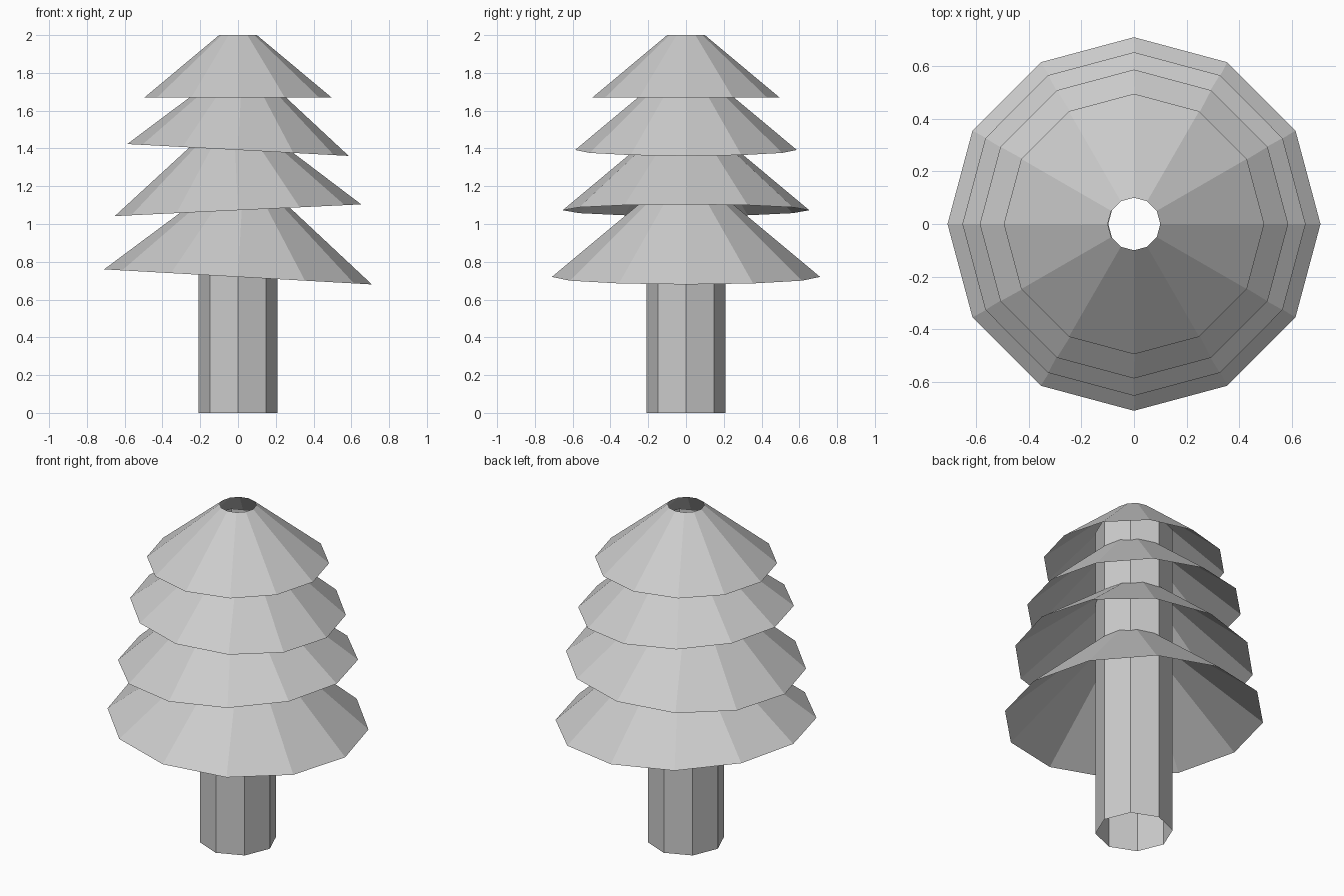
import bpy, bmesh, math
from mathutils import Matrix

if "Cube" in bpy.data.objects:
    bpy.data.objects.remove(bpy.data.objects["Cube"])

grey = bpy.data.materials.new("plain_grey")
grey.diffuse_color = (0.6, 0.6, 0.6, 1)
grey.use_nodes = True
grey.node_tree.nodes["Principled BSDF"].inputs["Base Color"].default_value = grey.diffuse_color


def open_frustum(name, sides, r_bottom, r_top, height, z, tilt=0.0):
    """Flat-shaded open tube standing on z, tilted about its base centre."""
    bm = bmesh.new()
    bmesh.ops.create_cone(bm, cap_ends=False, segments=sides,
                          radius1=r_bottom, radius2=r_top, depth=height)
    bmesh.ops.translate(bm, verts=bm.verts, vec=(0, 0, height / 2))
    bm.transform(Matrix.Translation((0, 0, z)) @ Matrix.Rotation(tilt, 4, 'Y'))
    bmesh.ops.recalc_face_normals(bm, faces=bm.faces)
    # make sure the walls face outwards
    for f in bm.faces:
        c = f.calc_center_median()
        if f.normal.x * c.x + f.normal.y * c.y < 0:
            f.normal_flip()
    mesh = bpy.data.meshes.new(name)
    bm.to_mesh(mesh)
    bm.free()
    mesh.materials.append(grey)
    obj = bpy.data.objects.new(name, mesh)
    bpy.context.collection.objects.link(obj)
    return obj


# Trunk: open eight-sided tube
open_frustum("trunk", 8, 0.21, 0.21, 1.88, 0)

# Foliage: four twelve-sided skirts of one shape, (radius, base height, rim drop over width)
layers = [(0.71, 0.72, 0.08), (0.653, 1.073, -0.062),
          (0.587, 1.392, 0.063), (0.495, 1.67, 0.0)]
for i, (r, z, drop) in enumerate(layers):
    s = r / 0.495
    open_frustum(f"foliage_layer_{i + 1}", 12, r, 0.1 * s, 0.33 * s, z,
                 math.atan2(drop, 2 * r))
